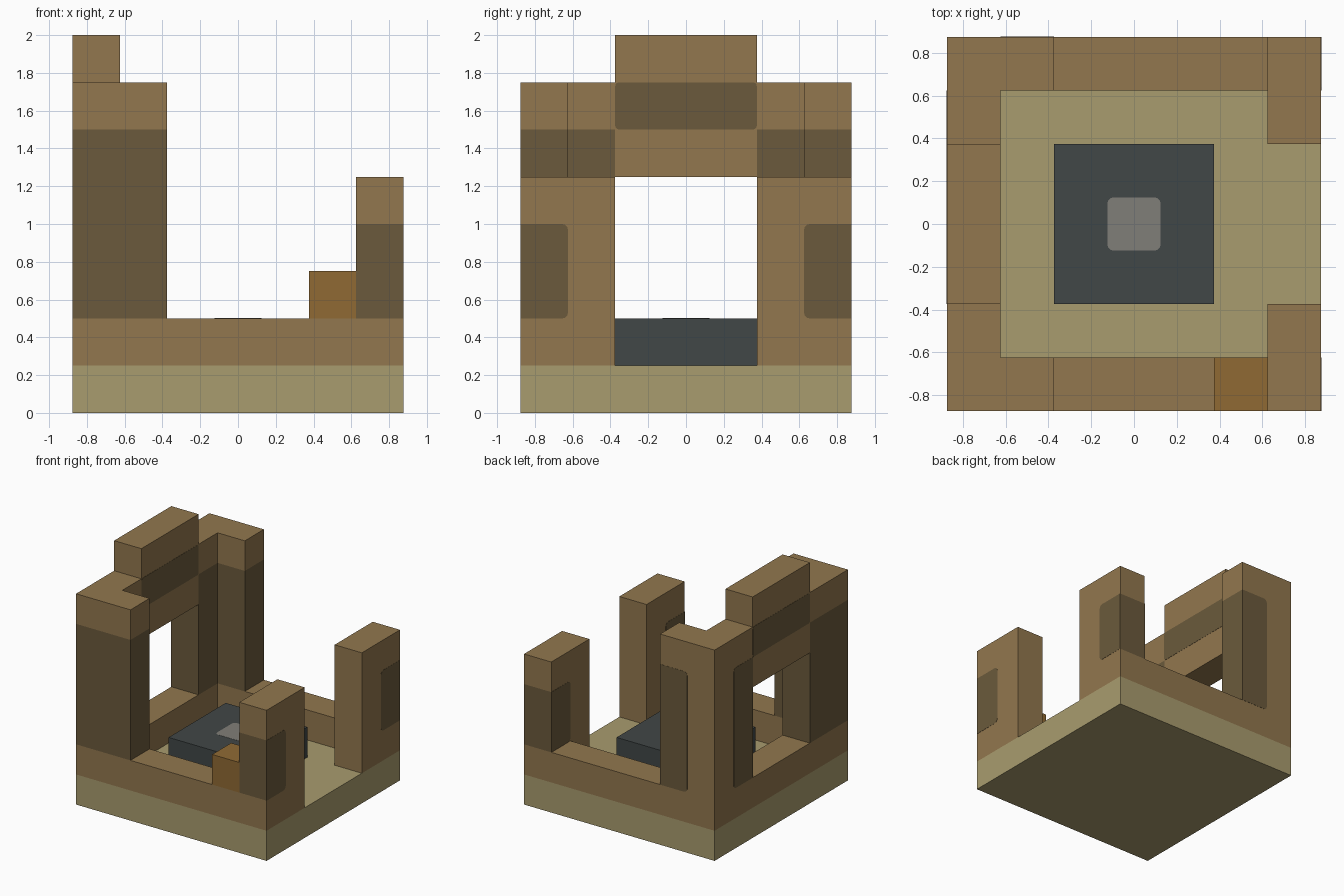
import bpy, bmesh, math
from mathutils import Vector

cube = bpy.data.objects.get("Cube")
if cube:
    bpy.data.objects.remove(cube, do_unlink=True)


def material(name, hex_code):
    rgb = [int(hex_code[i:i + 2], 16) / 255 for i in (0, 2, 4)]
    col = [c / 12.92 if c < 0.04 else ((c + 0.055) / 1.055) ** 2.4 for c in rgb] + [1]
    m = bpy.data.materials.new(name)
    m.use_nodes = True
    m.diffuse_color = col
    m.node_tree.nodes["Principled BSDF"].inputs["Base Color"].default_value = col
    return m


sand = material("sand", "a99c6e")
brown = material("brown", "92774e")
dark = material("dark_brown", "6b5a3c")
amber = material("amber", "906a34")
slate = material("slate", "414747")
grey = material("grey", "807e78")

W, I, P = 0.875, 0.625, 0.375   # outer edge, inner wall edge, opening edge


def solid(name, points, offset, mats, cuts=(), rule=None):
    """Extrude an outline, slice it at given heights, colour faces by a rule."""
    bm = bmesh.new()
    face = bm.faces.new([bm.verts.new(p) for p in points])
    ext = bmesh.ops.extrude_face_region(bm, geom=[face])
    verts = [v for v in ext["geom"] if isinstance(v, bmesh.types.BMVert)]
    bmesh.ops.translate(bm, vec=offset, verts=verts)
    for z in cuts:
        bmesh.ops.bisect_plane(bm, geom=bm.verts[:] + bm.edges[:] + bm.faces[:],
                               plane_co=(0, 0, z), plane_no=(0, 0, 1))
    bmesh.ops.recalc_face_normals(bm, faces=bm.faces)
    bm.normal_update()
    if rule:
        for f in bm.faces:
            f.material_index = int(rule(f.calc_center_median(), f.normal))
    mesh = bpy.data.meshes.new(name)
    bm.to_mesh(mesh)
    bm.free()
    for m in mats:
        mesh.materials.append(m)
    obj = bpy.data.objects.new(name, mesh)
    bpy.context.collection.objects.link(obj)
    return obj


def prism(name, outline, z0, z1, mats, cuts=(), rule=None):
    return solid(name, [(x, y, z0) for x, y in outline], (0, 0, z1 - z0), mats, cuts, rule)


def box(name, x0, x1, y0, y1, z0, z1, mats, cuts=(), rule=None):
    return prism(name, [(x0, y0), (x1, y0), (x1, y1), (x0, y1)], z0, z1, mats, cuts, rule)


def plate(name, axis, at, side, u, v, mat, rounded=(0, 1), r=0.03):
    """Thin painted patch; rounded lists which ends of the u range are rounded."""
    t = 0.0015
    pts = []
    for k, (i, j) in enumerate([(0, 0), (1, 0), (1, 1), (0, 1)]):
        if i not in rounded:
            pts.append((u[i], v[j]))
            continue
        cx, cy = u[i] + (r if i == 0 else -r), v[j] + (r if j == 0 else -r)
        for s in range(4):
            a = math.pi * (1 + k / 2 + s / 6)
            pts.append((cx + r * math.cos(a), cy + r * math.sin(a)))

    def place(p):
        co = list(p)
        co.insert(axis, at - side * t)
        return co
    offset = Vector((0, 0, 0))
    offset[axis] = side * 2 * t
    return solid(name, [place(p) for p in pts], offset, [mat])


# Floor slab and low wall open on one side
box("floor_slab", -W, W, -W, W, 0, 0.25, [sand])
prism("low_wall", [(-W, -W), (I, -W), (I, -I), (-I, -I), (-I, I), (I, I), (I, W), (-W, W)],
      0.25, 0.5, [brown])

# Central block with a pale spot
box("center_block", -P, P, -P, P, 0.25, 0.5, [slate])
plate("center_spot", 2, 0.5, 1, (-0.125, 0.125), (-0.125, 0.125), grey)

# Small block on the front wall
box("small_block", P, I, -W, -I, 0.5, 0.75, [amber])

for s, label in ((-1, "front"), (1, "back")):
    # Tall corner towers, L-shaped
    outline = [(-W, s * W), (-P, s * W), (-P, s * I), (-I, s * I), (-I, s * P), (-W, s * P)]

    def tower_rule(c, n, s=s):
        outer = s > 0 and (n.x < -0.5 and c.x < -0.8 or n.y > 0.5 and c.y > 0.8)
        return abs(n.z) < 0.5 and c.z < 1.5 and not outer
    prism(label + "_tower", outline, 0.5, 1.75, [brown, dark], [1.5], tower_rule)

    # Short pillars beside the opening, dark band on the outer end
    y0, y1 = sorted((s * P, s * W))
    box(label + "_pillar", I, W, y0, y1, 0.25, 1.25, [brown, dark], [0.5, 1.0],
        lambda c, n, s=s: n.y * s > 0.5 and 0.5 < c.z < 1.0)
    u = tuple(sorted((s * I, s * W)))
    inner_end = (0,) if s > 0 else (1,)
    plate(label + "_pillar_outer_patch", 0, W, 1, u, (0.5, 1.0), dark, inner_end)
    plate(label + "_pillar_inner_patch", 0, I, -1, u, (0.5, 1.0), dark, inner_end)

# Patches on the outer faces of the back tower
plate("back_tower_side_patch", 0, -W, -1, (P, I), (0.5, 1.5), dark, (1,))
plate("back_tower_rear_patch", 1, W, 1, (-I, -P), (0.5, 1.5), dark, (0,))

# Lintel over the window
box("lintel", -W, -I, -P, P, 1.25, 2.0, [brown])
plate("lintel_outer_patch", 0, -W, -1, (-P, P), (1.5, 1.75), dark, r=0.02)
plate("lintel_inner_patch", 0, -I, 1, (-P, P), (1.5, 1.75), dark, r=0.02)
